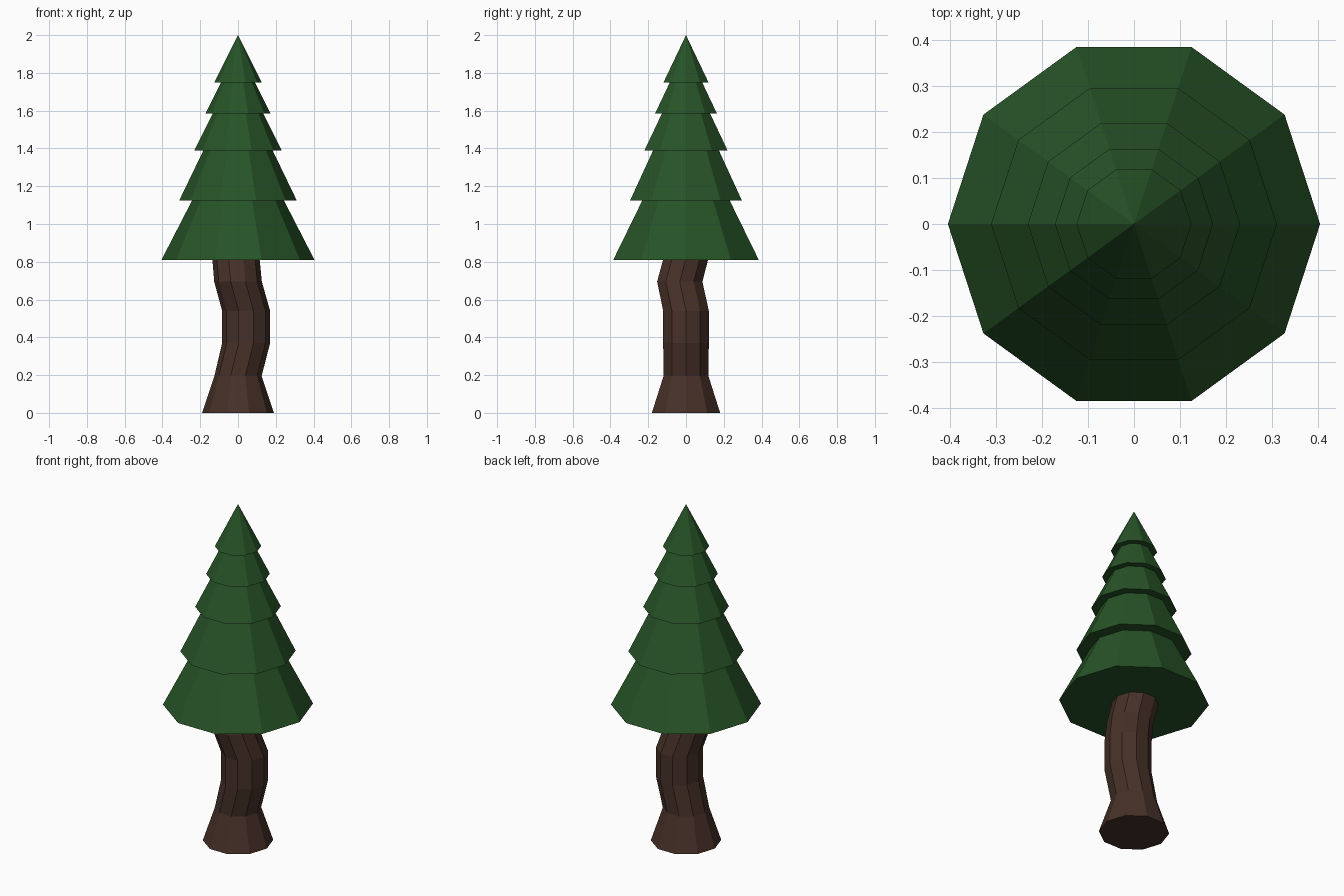
import bpy, bmesh, math

if "Cube" in bpy.data.objects:
    bpy.data.objects.remove(bpy.data.objects["Cube"])

SIDES = 10


def material(name, rgb):
    m = bpy.data.materials.new(name)
    m.diffuse_color = (*rgb, 1)
    m.use_nodes = True
    m.node_tree.nodes["Principled BSDF"].inputs["Base Color"].default_value = m.diffuse_color
    return m


def ringed(name, rings, mat):
    """Closed flat-shaded body through rings of (x, y, z, radius); radius 0 is a point."""
    bm = bmesh.new()
    loops = []
    for x, y, z, r in rings:
        if r == 0:
            loops.append([bm.verts.new((x, y, z))] * SIDES)
        else:
            loops.append([bm.verts.new((x + r * math.cos(i * math.tau / SIDES),
                                        y + r * math.sin(i * math.tau / SIDES), z))
                          for i in range(SIDES)])
    for a, b in zip(loops, loops[1:]):
        for i in range(SIDES):
            j = (i + 1) % SIDES
            quad = list(dict.fromkeys((a[i], a[j], b[j], b[i])))
            bm.faces.new(quad)
    for loop in (loops[0], loops[-1]):
        if loop[0] is not loop[1]:
            bm.faces.new(loop)
    bmesh.ops.recalc_face_normals(bm, faces=bm.faces)
    me = bpy.data.meshes.new(name)
    bm.to_mesh(me)
    bm.free()
    me.materials.append(mat)
    ob = bpy.data.objects.new(name, me)
    bpy.context.collection.objects.link(ob)
    return ob


bark = material("dark brown bark", (0.062, 0.030, 0.021))
needles = material("dark green needles", (0.020, 0.088, 0.020))

# crooked trunk with a flared foot
ringed("trunk", [
    (0, 0, 0, 0.19),
    (0, 0, 0.195, 0.125),
    (0.043, 0, 0.37, 0.127),
    (0.043, 0, 0.54, 0.127),
    (0, -0.033, 0.695, 0.126),
    (-0.012, 0.003, 0.83, 0.125),
], bark)

# stepped foliage: each tier tapers to the underside of the wider tier above
tiers = [(0.81, 0.405, 0.243), (1.125, 0.311, 0.183), (1.39, 0.231, 0.134),
         (1.585, 0.172, 0.09), (1.75, 0.125, 0)]
rings = []
for n, (z, wide, narrow) in enumerate(tiers):
    top = tiers[n + 1][0] if n + 1 < len(tiers) else 2.0
    rings += [(0, 0, z, wide), (0, 0, top, narrow)]
ringed("foliage", rings, needles)
